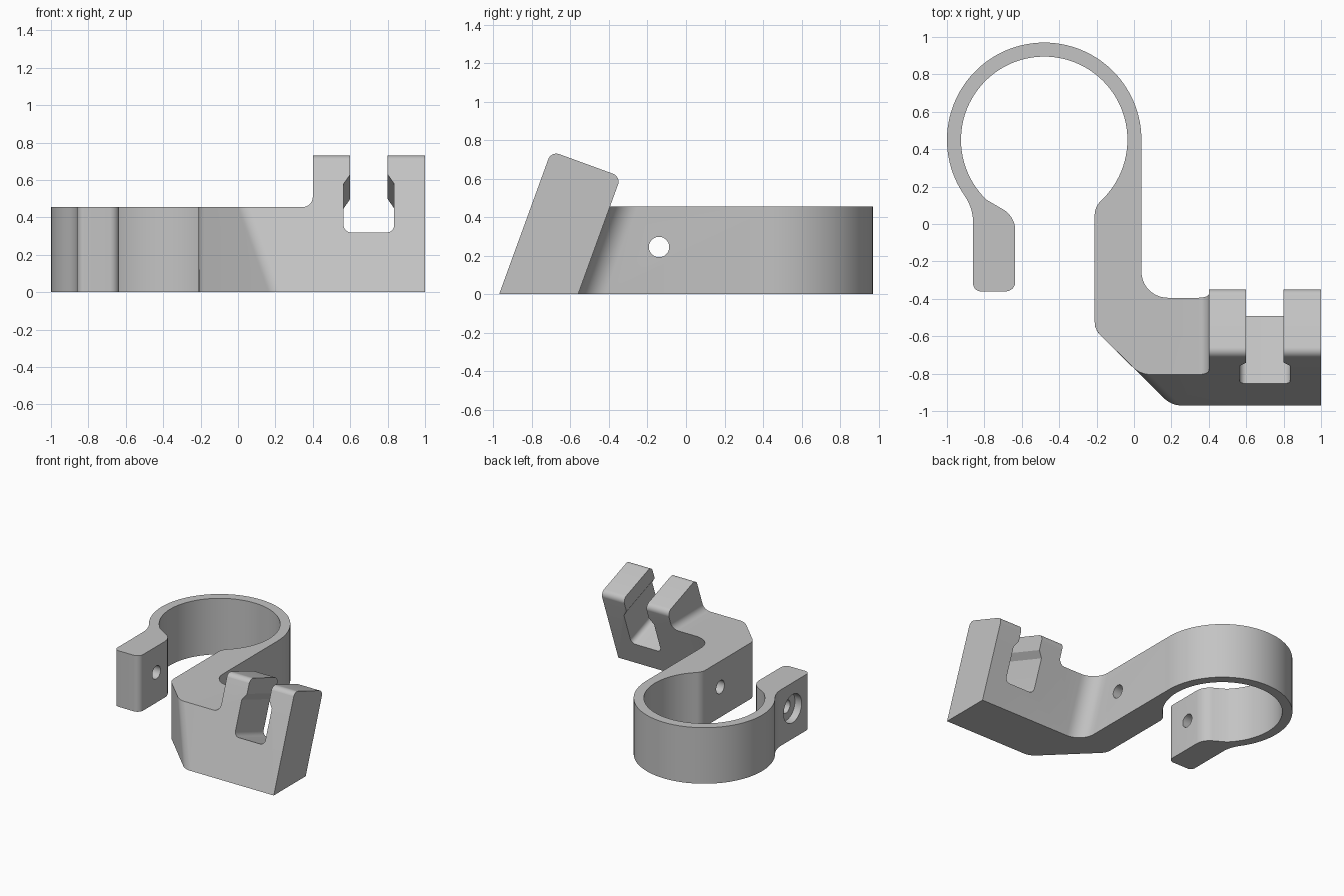
import bpy, bmesh
from math import sin, cos, tan, radians, pi
from mathutils import Vector, Matrix

if "Cube" in bpy.data.objects:
    bpy.data.objects.remove(bpy.data.objects["Cube"], do_unlink=True)

LEAN = radians(20)
HEIGHT = 0.455
RING = Vector((-0.48, 0.45))
HOLE_Y, HOLE_Z = -0.14, 0.245


def rounded(corners, steps=10):
    """Turn (x, y[, radius]) corners into a closed outline with filleted corners."""
    out = []
    for i, c in enumerate(corners):
        p = Vector(c[:2])
        if len(c) < 3:
            out.append(p)
            continue
        d1 = (Vector(corners[i - 1][:2]) - p).normalized()
        d2 = (Vector(corners[(i + 1) % len(corners)][:2]) - p).normalized()
        half = d1.angle(d2) / 2
        centre = p + (d1 + d2).normalized() * c[2] / sin(half)
        v1 = p + d1 * c[2] / tan(half) - centre
        v2 = p + d2 * c[2] / tan(half) - centre
        sweep = pi - 2 * half
        for k in range(steps + 1):
            t = k / steps
            out.append(centre + (v1 * sin((1 - t) * sweep) + v2 * sin(t * sweep)) / sin(sweep))
    return out


def arc(radius, start, end, steps):
    angles = [radians(start + (end - start) * k / steps) for k in range(steps + 1)]
    return [(RING.x + radius * cos(a), RING.y + radius * sin(a)) for a in angles]


def loft(name, bottom, top):
    """Solid between two matching 3D outlines."""
    bm = bmesh.new()
    lo = [bm.verts.new(p) for p in bottom]
    hi = [bm.verts.new(p) for p in top]
    bm.faces.new(lo)
    bm.faces.new(hi)
    for i in range(len(lo)):
        bm.faces.new((lo[i - 1], lo[i], hi[i], hi[i - 1]))
    bmesh.ops.recalc_face_normals(bm, faces=bm.faces)
    mesh = bpy.data.meshes.new(name)
    bm.to_mesh(mesh)
    bm.free()
    obj = bpy.data.objects.new(name, mesh)
    bpy.context.collection.objects.link(obj)
    return obj


def plate_point(x, v, u):
    """Point in the leaning plate: v through its thickness, u up its front face."""
    return (x, -0.97 + v * cos(LEAN) + u * sin(LEAN), u * cos(LEAN) - v * sin(LEAN))


def body_outline(z):
    """Horizontal section: ring, clamp tab, arm and leaning plate."""
    s = z * tan(LEAN)
    corners = arc(0.52, 0, 213, 64)
    corners += [(-0.86, 0.081, 0.25), (-0.86, -0.36, 0.04),
                (-0.635, -0.36, 0.05), (-0.635, 0.04, 0.13)]
    corners += arc(0.445, 226, -45, 72)
    corners += [(-0.21, 0.09, 0.1), (-0.21, -0.565, 0.1), (0.2 - s, -0.97 + s, 0.13),
                (1, -0.97 + s), (1, -0.56 + s), (0.04, -0.56 + s, 0.14)]
    return [(p.x, p.y, z) for p in rounded(corners)]


def cylinder_x(name, radius, x0, x1):
    ring = [(HOLE_Y + radius * cos(2 * pi * k / 40), HOLE_Z + radius * sin(2 * pi * k / 40))
            for k in range(40)]
    return loft(name, [(x0, *p) for p in ring], [(x1, *p) for p in ring])


# Body, lofted tall enough to hold the jaws
bracket = loft("clamp_bracket", body_outline(0), body_outline(0.78))

# Everything above the clamp height beside the jaws, with a filleted step
step = rounded([(-2, HEIGHT), (0.4, HEIGHT, 0.055), (0.4, 1.2), (-2, 1.2)])
step_cutter = loft("step_cutter", [(p.x, -2, p.y) for p in step], [(p.x, 2, p.y) for p in step])

# Rounded top of the leaning jaws
top = rounded([(-0.3, 0.73), (-0.0005, 0.73), (-0.0005, 0.79, 0.045), (0.3855, 0.79, 0.045),
               (0.3855, 0.73), (0.7, 0.73), (0.7, 1.3), (-0.3, 1.3)])
top_cutter = loft("top_cutter", [plate_point(0.3, *p) for p in top],
                  [plate_point(1.2, *p) for p in top])

# Keyed slot between the jaws, square to the plate
slot = rounded([(0.565, 0.34, 0.04), (0.835, 0.34, 0.04), (0.835, 0.617), (0.8, 0.67),
                (0.8, 1.1), (0.6, 1.1), (0.6, 0.67), (0.565, 0.617)])
slot_cutter = loft("slot_cutter", [plate_point(p.x, -0.2, p.y) for p in slot],
                   [plate_point(p.x, 0.6, p.y) for p in slot])

# Clamp screw hole and the recess for its head
cutters = [step_cutter, top_cutter, slot_cutter,
           cylinder_x("screw_hole_cutter", 0.053, -1.2, 0.3),
           cylinder_x("head_recess_cutter", 0.115, -1.2, -0.8)]

for cutter in cutters:
    cutter.hide_render = True
    mod = bracket.modifiers.new(cutter.name, "BOOLEAN")
    mod.operation = "DIFFERENCE"
    mod.solver = "EXACT"
    mod.object = cutter

# Bake the cuts and drop the cutters
bpy.context.view_layer.update()
evaluated = bracket.evaluated_get(bpy.context.evaluated_depsgraph_get())
baked = bpy.data.meshes.new_from_object(evaluated)
bracket.modifiers.clear()
bracket.data = baked
for cutter in cutters:
    bpy.data.objects.remove(cutter, do_unlink=True)

# Plain grey finish
grey = bpy.data.materials.new("plain_grey")
grey.use_nodes = True
colour = (0.55, 0.55, 0.55, 1)
grey.diffuse_color = colour
grey.node_tree.nodes["Principled BSDF"].inputs["Base Color"].default_value = colour
bracket.data.materials.clear()
bracket.data.materials.append(grey)

bpy.ops.object.select_all(action="DESELECT")
bracket.select_set(True)
bpy.context.view_layer.objects.active = bracket
bpy.ops.object.shade_smooth_by_angle(angle=radians(25))
